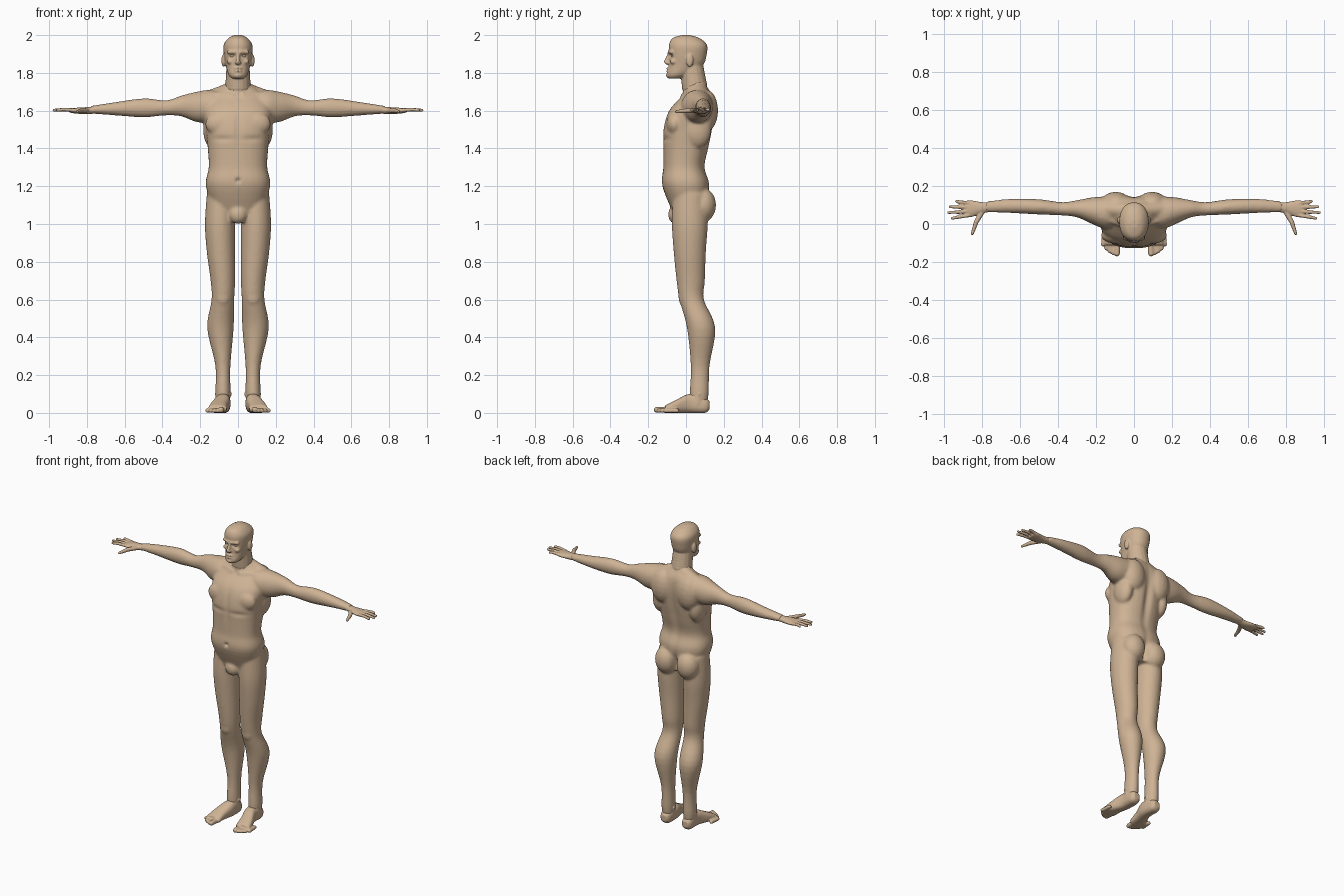
import bpy
import bmesh
import math
from mathutils import Vector

default_cube = bpy.data.objects.get("Cube")
if default_cube:
    bpy.data.objects.remove(default_cube, do_unlink=True)

skin_colour = (.62, .45, .3, 1)
skin = bpy.data.materials.new("warm tan skin")
skin.use_nodes = True
skin.diffuse_color = skin_colour
for node in skin.node_tree.nodes:
    if node.type == 'BSDF_PRINCIPLED':
        node.inputs["Base Color"].default_value = skin_colour

sides = {"left": 1, "right": -1}


def catmull(before, start, end, after, t):
    """Smooth value between start and end."""
    bend = 3 * (start - end) + after - before
    curve = 2 * before - 5 * start + 4 * end - after
    return start + t / 2 * (end - before + t * (curve + t * bend))


def loft(bm, rows, axis, side=1, power=2, around=32, steps=5):
    """Skin oval sections (position, centre, centre, radius, radius) along an axis."""
    padded = [rows[0], *rows, rows[-1]]
    sections = []
    for i in range(len(rows) - 1):
        for step in range(steps):
            columns = zip(*padded[i:i + 4])
            sections.append([catmull(*column, step / steps) for column in columns])
    sections.append(rows[-1])
    rings = []
    for position, centre_a, centre_b, radius_a, radius_b in sections:
        ring = []
        for k in range(around):
            angle = math.tau * k / around
            cosine, sine = math.cos(angle), math.sin(angle)
            a = centre_a + radius_a * math.copysign(abs(cosine) ** (2 / power), cosine)
            b = centre_b + radius_b * math.copysign(abs(sine) ** (2 / power), sine)
            place = {'X': (position, a, b), 'Y': (a, position, b), 'Z': (a, b, position)}
            x, y, z = place[axis]
            ring.append(bm.verts.new((x * side, y, z)))
        rings.append(ring)
    for low, high in zip(rings, rings[1:]):
        for k in range(around):
            following = (k + 1) % around
            bm.faces.new((low[k], low[following], high[following], high[k]))
    bm.faces.new(reversed(rings[0]))
    bm.faces.new(rings[-1])


def ball(bm, centre, radii, side=1, rows=10):
    """An ellipsoid."""
    x, y, z = centre
    wide, deep, tall = radii
    angles = [math.pi * (row + .4) / (rows - .2) for row in range(rows)]
    loft(bm, [(z - tall * math.cos(a), x, y, wide * math.sin(a), deep * math.sin(a))
              for a in angles], 'Z', side, around=16, steps=1)


def strand(bm, points, side=1, beads=7):
    """A rounded, tapering limb through (x, y, z, radius) points."""
    for start, end in zip(points, points[1:]):
        for bead in range(beads):
            x, y, z, radius = Vector(start).lerp(Vector(end), bead / (beads - 1))
            ball(bm, (x, y, z), (radius, radius, radius), side, rows=8)


def fuse(bm, name, voxel, passes):
    """Weld overlapping volumes into one smooth skin."""
    bmesh.ops.recalc_face_normals(bm, faces=bm.faces)
    rough = bpy.data.meshes.new(name + "_rough")
    bm.to_mesh(rough)
    bm.free()
    ob = bpy.data.objects.new(name, rough)
    bpy.context.collection.objects.link(ob)
    weld = ob.modifiers.new("weld", 'REMESH')
    weld.mode = 'VOXEL'
    weld.voxel_size = voxel
    ob.modifiers.new("relax", 'SMOOTH').iterations = passes
    evaluated = ob.evaluated_get(bpy.context.evaluated_depsgraph_get())
    ob.data = bpy.data.meshes.new_from_object(evaluated)
    ob.modifiers.clear()
    bpy.data.meshes.remove(rough)
    ob.data.materials.clear()
    ob.data.materials.append(skin)
    ob.data.shade_smooth()
    return ob


def press(ob, centre, spread, push):
    """Press a soft hollow along y, mirrored across the middle."""
    for v in ob.data.vertices:
        if abs(v.co.z - centre[2]) < 2.5 * spread[2]:
            place = (abs(v.co.x), v.co.y, v.co.z)
            far = sum(((p - c) / s) ** 2 for p, c, s in zip(place, centre, spread))
            v.co.y += push * math.exp(-far)


# Torso, groin and neck root
body = bmesh.new()
loft(body, [
    (1.04, 0, .02, .12, .08), (1.2, 0, 0, .17, .125), (1.3, 0, -.01, .155, .11),
    (1.4, 0, 0, .16, .12), (1.5, 0, .01, .17, .13), (1.6, 0, .03, .18, .12),
    (1.68, 0, .06, .14, .08), (1.73, 0, .06, .08, .05)], 'Z', power=2.4)
ball(body, (0, -.055, 1.05), (.05, .04, .05))
strand(body, [(0, .05, 1.68, .07), (0, .045, 1.75, .062)])

for side in sides.values():
    # Trapezius, collarbone, chest, shoulder blade and flank
    strand(body, [(.03, .07, 1.71, .045), (.17, .08, 1.66, .04)], side)
    strand(body, [(.03, -.02, 1.68, .012), (.17, .035, 1.695, .012)], side)
    ball(body, (.09, -.06, 1.53), (.085, .045, .065), side)
    ball(body, (.095, .11, 1.6), (.08, .06, .11), side)
    ball(body, (.135, .06, 1.5), (.05, .075, .1), side)
    # Buttock and kneecap
    ball(body, (.08, .09, 1.1), (.075, .07, .09), side)
    ball(body, (.08, -.02, .61), (.035, .02, .04), side)
    # Arm with shoulder
    loft(body, [
        (.06, .07, 1.64, .08, .06), (.15, .06, 1.625, .085, .085), (.22, .07, 1.62, .07, .08),
        (.3, .08, 1.625, .045, .055), (.38, .08, 1.615, .035, .04), (.5, .09, 1.615, .04, .05),
        (.65, .095, 1.61, .037, .035), (.78, .09, 1.605, .028, .02)], 'X', side)
    # Leg
    loft(body, [
        (1.16, .09, .02, .075, .09), (1, .095, .02, .08, .095), (.85, .09, .02, .075, .085),
        (.7, .08, .025, .065, .075), (.6, .08, .03, .06, .065), (.45, .093, .08, .07, .075),
        (.25, .08, .075, .04, .05), (.1, .08, .07, .04, .05), (.04, .08, .07, .03, .04)],
        'Z', side)

person = fuse(body, "body", .008, 7)
press(person, (0, .14, 1.45), (.025, .06, .2), -.016)   # spine
press(person, (0, .14, 1.09), (.015, .06, .06), -.03)   # buttock cleft
press(person, (0, -.12, 1.23), (.012, .03, .012), .016)  # navel
press(person, (0, -.11, 1.5), (.015, .05, .1), .007)    # breastbone
press(person, (.08, -.11, 1.45), (.06, .05, .015), .006)  # chest fold

# Head and upper neck
head = bmesh.new()
strand(head, [(0, .045, 1.73, .068), (0, .03, 1.83, .063)])
loft(head, [
    (1.77, 0, -.06, .03, .03), (1.79, 0, -.04, .05, .06), (1.84, 0, 0, .065, .09),
    (1.9, 0, .01, .075, .1), (1.95, 0, .01, .075, .1), (1.985, 0, 0, .05, .07),
    (2, 0, 0, .02, .02)], 'Z', power=2.2)

# Nose, lips and chin
strand(head, [(0, -.09, 1.9, .008), (0, -.105, 1.86, .012)])
ball(head, (0, -.1, 1.853), (.017, .013, .01))
for lip_height in (1.81, 1.823):
    ball(head, (0, -.092, lip_height), (.022, .014, .007))
ball(head, (0, -.088, 1.787), (.022, .018, .016))

# Brow, cheek and ear
for side in sides.values():
    strand(head, [(.01, -.09, 1.91, .009), (.05, -.075, 1.91, .009)], side)
    ball(head, (.04, -.065, 1.86), (.02, .02, .015), side)
    ball(head, (.077, .02, 1.865), (.011, .02, .034), side)

face = fuse(head, "head", .005, 4)
press(face, (.03, -.085, 1.89), (.016, .025, .009), .011)  # eye socket
press(face, (0, -.1, 1.817), (.022, .02, .004), .005)      # mouth

for label, side in sides.items():
    # Eyeball
    eye = bmesh.new()
    ball(eye, (.03, -.068, 1.889), (.013, .012, .008), side)
    fuse(eye, label + "_eye", .003, 1)

    # Foot with ankle bones
    foot = bmesh.new()
    loft(foot, [
        (.125, .08, .04, .02, .02), (.1, .08, .04, .035, .04), (.02, .08, .05, .04, .05),
        (-.05, .1, .035, .045, .035), (-.11, .11, .02, .05, .02)], 'Y', side, power=2.6)
    strand(foot, [(.08, .07, .11, .04), (.08, .06, .05, .04)], side)
    for bone in (.045, .11):
        ball(foot, (bone, .07, .1), (.012, .014, .016), side)
    # Toes, shortening outwards
    for toe in range(5):
        x = .09 + .018 * toe
        reach = .003 * toe ** 2 - .155
        radius = .012 if toe else .016
        strand(foot, [(x - .005, reach + .06, radius, radius), (x, reach, radius, radius)], side)
    fuse(foot, label + "_foot", .005, 3)

    # Palm
    hand = bmesh.new()
    loft(hand, [
        (.75, .09, 1.605, .025, .019), (.8, .085, 1.6, .03, .019),
        (.86, .08, 1.6, .045, .015), (.89, .08, 1.6, .04, .01)], 'X', side)
    # Fingers, fanned out from the index finger
    for finger in range(4):
        root = .045 + .022 * finger
        tip = .03 + .03 * finger
        reach = .975 - .013 * (finger - 1.2) ** 2
        strand(hand, [(.87, root, 1.603, .01), (.92, (root + tip) / 2, 1.606, .01),
                      (reach, tip, 1.603, .008)], side)
    # Thumb
    strand(hand, [(.8, .06, 1.6, .014), (.83, .01, 1.6, .013), (.85, -.05, 1.595, .009)], side)
    fuse(hand, label + "_hand", .004, 3)
